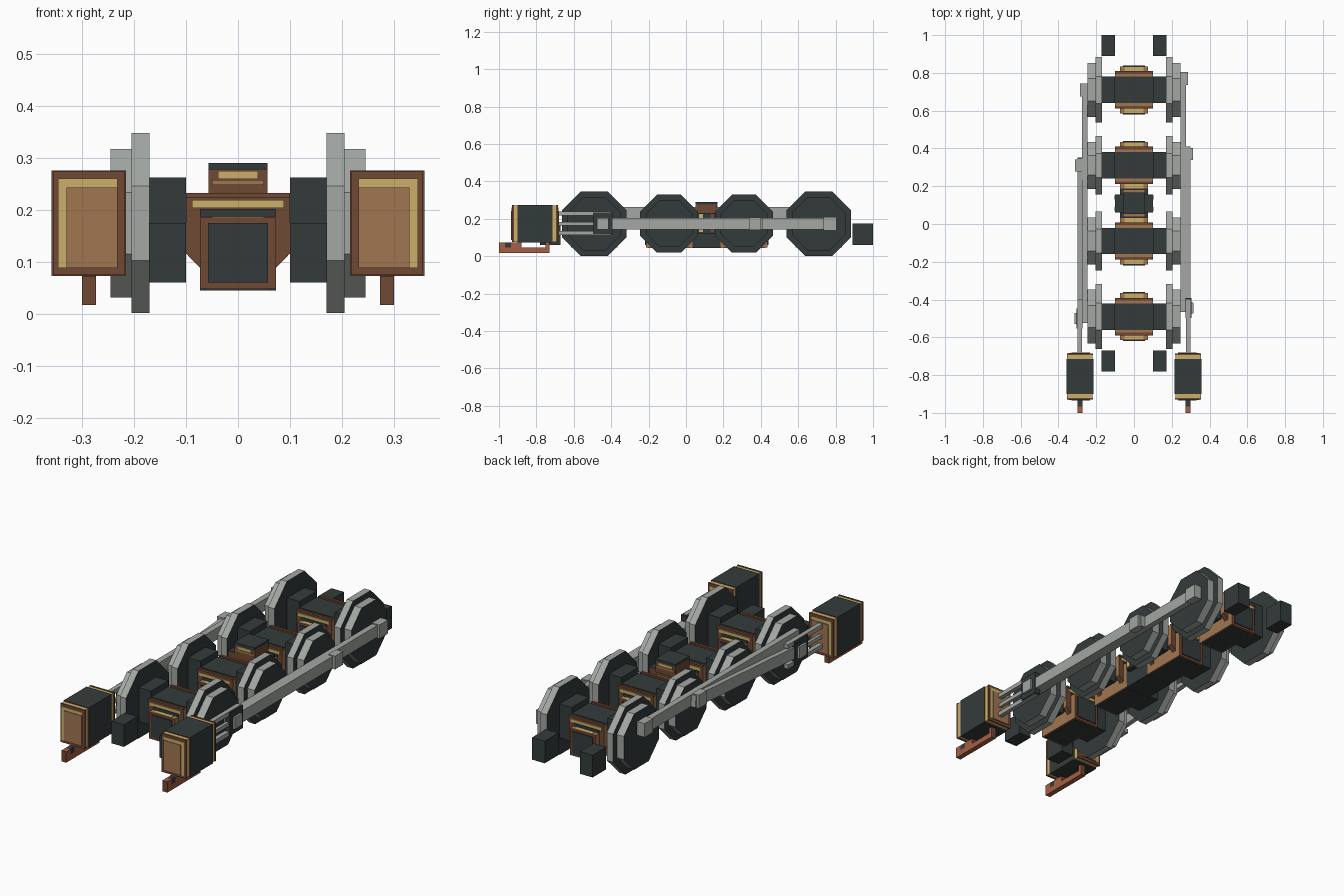
import bpy, bmesh, math
from mathutils import Vector

cube = bpy.data.objects.get("Cube")
if cube:
    bpy.data.objects.remove(cube, do_unlink=True)


def material(name, rgb):
    lin = [(c / 255 / 12.92 if c < 11 else ((c / 255 + 0.055) / 1.055) ** 2.4) for c in rgb] + [1]
    m = bpy.data.materials.new(name)
    m.use_nodes = True
    m.diffuse_color = lin
    m.node_tree.nodes["Principled BSDF"].inputs["Base Color"].default_value = lin
    return m


DARK = material("charcoal", (52, 59, 59))
GREY = material("steel", (163, 167, 163))
BROWN = material("brown", (112, 72, 52))
GOLD = material("gold", (204, 176, 106))
COPPER = material("copper", (162, 118, 82))
RUST = material("rust", (165, 95, 70))


def finish(bm, name, mats, rule=None):
    bmesh.ops.recalc_face_normals(bm, faces=bm.faces)
    bm.normal_update()
    if rule:
        for f in bm.faces:
            f.material_index = rule(f.normal)
    me = bpy.data.meshes.new(name)
    bm.to_mesh(me)
    bm.free()
    for m in mats:
        me.materials.append(m)
    ob = bpy.data.objects.new(name, me)
    bpy.context.collection.objects.link(ob)
    return ob


def box(name, x, y, z, mat, ymat=None):
    """Box from ranges; faces turned to front and back may take another colour."""
    bm = bmesh.new()
    bmesh.ops.create_cube(bm, size=1)
    for v in bm.verts:
        v.co = Vector([(r[0] + r[1]) / 2 + c * abs(r[1] - r[0]) for r, c in zip((x, y, z), v.co)])
    return finish(bm, name, [mat, ymat or mat], lambda n: int(abs(n.y) > 0.9))


def prism_x(name, points, x, mats, rule=None):
    """Extrude a (y, z) outline between two x values."""
    bm = bmesh.new()
    face = bm.faces.new([bm.verts.new((x[0], p[0], p[1])) for p in points])
    ext = bmesh.ops.extrude_face_region(bm, geom=[face])
    for v in ext["geom"]:
        if isinstance(v, bmesh.types.BMVert):
            v.co.x = x[1]
    return finish(bm, name, mats, rule)


def octagon(y, z, apothem):
    r = apothem / math.cos(math.pi / 8)
    return [(y + r * math.cos((k + 0.5) * math.pi / 4), z + r * math.sin((k + 0.5) * math.pi / 4))
            for k in range(8)]


def bar(name, a, b, x, height, mat):
    """Flat rod between two (y, z) points."""
    d = (Vector(b) - Vector(a)).normalized()
    n = Vector((-d.y, d.x)) * height / 2
    pts = [Vector(a) - n, Vector(b) - n, Vector(b) + n, Vector(a) + n]
    return prism_x(name, pts, x, [mat])


def span(s, a, b):
    return tuple(sorted((s * a, s * b)))


HUB = 0.174
AXLES = [(-0.49, 0.173), (-0.09, 0.155), (0.31, 0.155), (0.71, 0.173)]

for i, (y, r) in enumerate(AXLES):
    # Wheels with dark faces and a steel rim
    for s, side in ((1, "left"), (-1, "right")):
        rim = lambda n: int(abs(n.x) > 0.9)
        prism_x(f"{side}_flange_{i}", octagon(y, HUB, r), span(s, 0.17, 0.205), [GREY, DARK], rim)
        prism_x(f"{side}_tread_{i}", octagon(y, HUB, r - 0.03), span(s, 0.205, 0.245), [GREY, DARK], rim)
        box(f"{side}_bearing_{i}", span(s, 0.1, 0.17), (y - 0.07, y + 0.07), (0.087, 0.262), DARK)
    # Motor casing
    box(f"motor_core_{i}", (-0.1, 0.1), (y - 0.095, y + 0.095), (0.115, 0.226), COPPER, BROWN)
    box(f"motor_lid_{i}", (-0.1, 0.1), (y - 0.07, y + 0.07), (0.226, 0.232), DARK)
    box(f"motor_lower_{i}", (-0.073, 0.073), (y - 0.125, y + 0.125), (0.048, 0.185), COPPER, BROWN)
    box(f"motor_pan_{i}", (-0.065, 0.065), (y - 0.115, y + 0.115), (0.045, 0.05), DARK)
    for s, end in ((-1, "front"), (1, "back")):
        box(f"motor_{end}_top_rim_{i}", (-0.1, 0.1), span(s, s * y + 0.085, s * y + 0.099),
            (0.222, 0.232), BROWN)
        box(f"motor_{end}_gold_band_{i}", (-0.088, 0.088), span(s, s * y + 0.09, s * y + 0.099),
            (0.203, 0.219), GOLD)
        box(f"motor_{end}_shadow_band_{i}", (-0.073, 0.073), span(s, s * y + 0.09, s * y + 0.099),
            (0.187, 0.201), DARK)
        box(f"motor_{end}_top_gold_{i}", (-0.05, 0.05), span(s, s * y + 0.098, s * y + 0.122),
            (0.183, 0.187), GOLD)
        box(f"motor_{end}_panel_{i}", (-0.058, 0.058), span(s, s * y + 0.12, s * y + 0.13),
            (0.06, 0.174), DARK)
        # Slanted lower corners of the casing
        for t in (-1, 1):
            bm = bmesh.new()
            tri = [(0.1, 0.116), (0.073, 0.116), (0.073, 0.088)]
            f = bm.faces.new([bm.verts.new((t * a, y + s * 0.095, b)) for a, b in tri])
            ext = bmesh.ops.extrude_face_region(bm, geom=[f])
            for v in ext["geom"]:
                if isinstance(v, bmesh.types.BMVert):
                    v.co.y = y + s * 0.07
            finish(bm, f"motor_{end}_corner_{i}", [BROWN])

# Central unit between the middle axles
MID = 0.11
box("central_pan", (-0.073, 0.073), (0.03, 0.19), (0.045, 0.13), DARK)
box("central_body", (-0.1, 0.1), (MID - 0.05, MID + 0.045), (0.12, 0.232), DARK, BROWN)
box("central_neck", (-0.057, 0.057), (MID - 0.055, MID + 0.055), (0.22, 0.278), BROWN)
box("central_cap", (-0.057, 0.057), (MID - 0.058, MID + 0.058), (0.277, 0.29), DARK)
for s in (-1, 1):
    face = span(s, s * MID + 0.05, s * MID + 0.058)
    box("central_gold_strip", (-0.038, 0.038), face, (0.259, 0.274), GOLD)
    box("central_copper_strip", (-0.05, 0.05), face, (0.247, 0.257), COPPER)
    box("central_gold_post", span(s, 0.095, 0.103), (MID - 0.04, MID - 0.02), (0.13, 0.225), GOLD)
    box("central_brown_post", span(s, 0.095, 0.103), (MID + 0.02, MID + 0.04), (0.13, 0.225), BROWN)
    box("central_ledge", (-0.057, 0.057), span(s, s * MID + 0.04, s * MID + 0.072), (0.19, 0.205), COPPER)

# Side gear: coupling rods a quarter turn apart, pistons and guides
for s, side, dy, dz, cross in ((1, "left", 0.06, 0, -0.445), (-1, "right", 0, 0.06, -0.5)):
    pin_z = HUB + dz
    rear, main = 0.71 + dy, 0.31 + dy
    box(f"{side}_coupling_rod", span(s, 0.245, 0.275), (-0.525 + dy, rear + 0.035),
        (pin_z - 0.03, pin_z + 0.03), GREY)
    box(f"{side}_rear_pin", span(s, 0.245, 0.287), (rear - 0.035, rear + 0.035),
        (pin_z - 0.035, pin_z + 0.035), GREY)
    bar(f"{side}_main_rod", (cross, HUB), (main + 0.04, pin_z), span(s, 0.275, 0.3), 0.06, GREY)
    box(f"{side}_main_pin", span(s, 0.275, 0.313), (main - 0.032, main + 0.032),
        (pin_z - 0.034, pin_z + 0.034), GREY)
    box(f"{side}_crosshead", span(s, 0.273, 0.304), (cross - 0.052, cross + 0.052),
        (0.118, 0.235), DARK)
    box(f"{side}_crosshead_pin", span(s, 0.3, 0.315), (cross - 0.03, cross + 0.03),
        (0.144, 0.204), GREY)
    box(f"{side}_piston_rod", span(s, 0.28, 0.296), (-0.7, cross), (0.164, 0.184), GREY)
    for z in (0.125, 0.228):
        box(f"{side}_guide_bar", span(s, 0.275, 0.298), (-0.7, -0.4), (z - 0.011, z + 0.011), GREY)

    # Cylinder: dark body with gold and brown bands at both ends
    box(f"{side}_cylinder", span(s, 0.215, 0.358), (-0.9, -0.715), (0.073, 0.275), DARK, BROWN)
    for t, end in ((-1, "front"), (1, "back")):
        at = lambda a, b: span(t, a + t * -0.8075, b + t * -0.8075)
        box(f"{side}_cylinder_{end}_band", span(s, 0.219, 0.354), at(0.092, 0.113),
            (0.077, 0.271), GOLD, BROWN)
        box(f"{side}_cylinder_{end}_rim", span(s, 0.217, 0.356), at(0.113, 0.122),
            (0.075, 0.273), BROWN)
        box(f"{side}_cylinder_{end}_gold", span(s, 0.232, 0.346), at(0.118, 0.125),
            (0.088, 0.26), GOLD)
        box(f"{side}_cylinder_{end}_plate", span(s, 0.232, 0.33), at(0.12, 0.128),
            (0.088, 0.243), COPPER)

    # Rail guard below the cylinder
    rail = span(s, 0.273, 0.3)
    box(f"{side}_guard_bar", rail, (-1, -0.73), (0.017, 0.046), RUST, BROWN)
    box(f"{side}_guard_tip", rail, (-1, -0.967), (0.046, 0.073), RUST, BROWN)
    box(f"{side}_guard_joint", rail, (-0.967, -0.935), (0.046, 0.073), DARK)
    box(f"{side}_guard_front_post", rail, (-0.935, -0.88), (0.046, 0.074), RUST, BROWN)
    box(f"{side}_guard_rear_post", rail, (-0.75, -0.73), (0.046, 0.074), RUST, BROWN)

    # Frame end blocks
    box(f"{side}_rear_block", span(s, 0.1, 0.171), (0.89, 1), (0.06, 0.174), DARK)
    box(f"{side}_front_block", span(s, 0.1, 0.171), (-0.78, -0.67), (0.06, 0.174), DARK)
